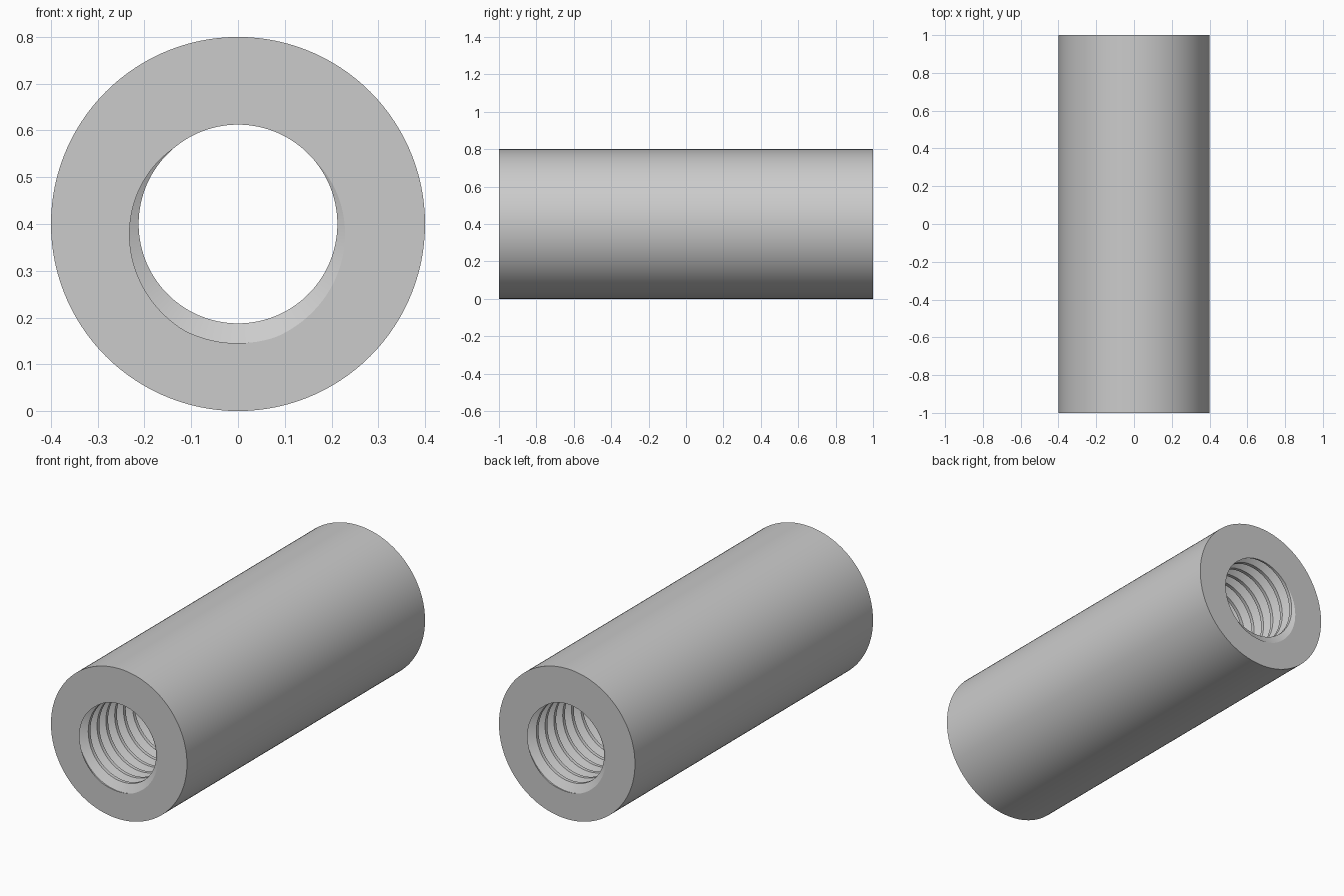
import bpy
import bmesh
import math

cube = bpy.data.objects.get("Cube")
if cube:
    bpy.data.objects.remove(cube, do_unlink=True)

# Main sizes
HALF = 1.0
OUTER = 0.4
MINOR = 0.2125
MAJOR = 0.255
TURNS = 26.98
PITCH = 2 * HALF / TURNS
SIDES = 120
START = math.radians(266)      # groove angle at the front end
ROOT, CREST = 1 / 16, 3 / 8    # half widths of groove floor and mouth, in pitches


def groove_centre(angle):
    """Depth of a groove centre at this angle, for a right-hand thread."""
    return -HALF + PITCH * (START - angle) / math.tau


def bore_radius(angle, y):
    """Thread profile: flat floor, straight flanks, flat crest."""
    u = ((y - groove_centre(angle)) / PITCH) % 1
    t = (min(u, 1 - u) - ROOT) / (CREST - ROOT)
    return MAJOR + (MINOR - MAJOR) * max(0.0, min(1.0, t))


def section(angle):
    """Closed radial section: outer wall, end faces and threaded bore."""
    points = [(OUTER, -HALF)]
    for turn in range(-2, math.ceil(TURNS) + 3):
        for offset in (-CREST, -ROOT, ROOT, CREST):
            y = groove_centre(angle) + (turn + offset) * PITCH
            y = max(-HALF, min(HALF, y))
            points.append((bore_radius(angle, y), y))
    points.append((OUTER, HALF))
    return points


# Sweep the sections round the axis and join them
bm = bmesh.new()
columns = []
for i in range(SIDES + 1):
    angle = math.tau * i / SIDES
    c, s = math.cos(angle), math.sin(angle)
    columns.append([bm.verts.new((r * c, y, OUTER + r * s)) for r, y in section(angle)])
for a, b in zip(columns, columns[1:]):
    for j in range(len(a)):
        k = (j + 1) % len(a)
        bm.faces.new((a[j], a[k], b[k], b[j]))
bmesh.ops.remove_doubles(bm, verts=bm.verts, dist=0.00001)
bmesh.ops.recalc_face_normals(bm, faces=bm.faces)

mesh = bpy.data.meshes.new("threaded_sleeve")
bm.to_mesh(mesh)
bm.free()
sleeve = bpy.data.objects.new("threaded_sleeve", mesh)
bpy.context.collection.objects.link(sleeve)

# Plain grey metal
grey = bpy.data.materials.new("plain_grey")
grey.use_nodes = True
colour = (0.6, 0.6, 0.6, 1)
grey.diffuse_color = colour
grey.node_tree.nodes["Principled BSDF"].inputs["Base Color"].default_value = colour
mesh.materials.append(grey)

# Smooth round walls, crisp thread edges and rims
bpy.ops.object.select_all(action="DESELECT")
sleeve.select_set(True)
bpy.context.view_layer.objects.active = sleeve
bpy.ops.object.shade_smooth_by_angle(angle=math.radians(25))
